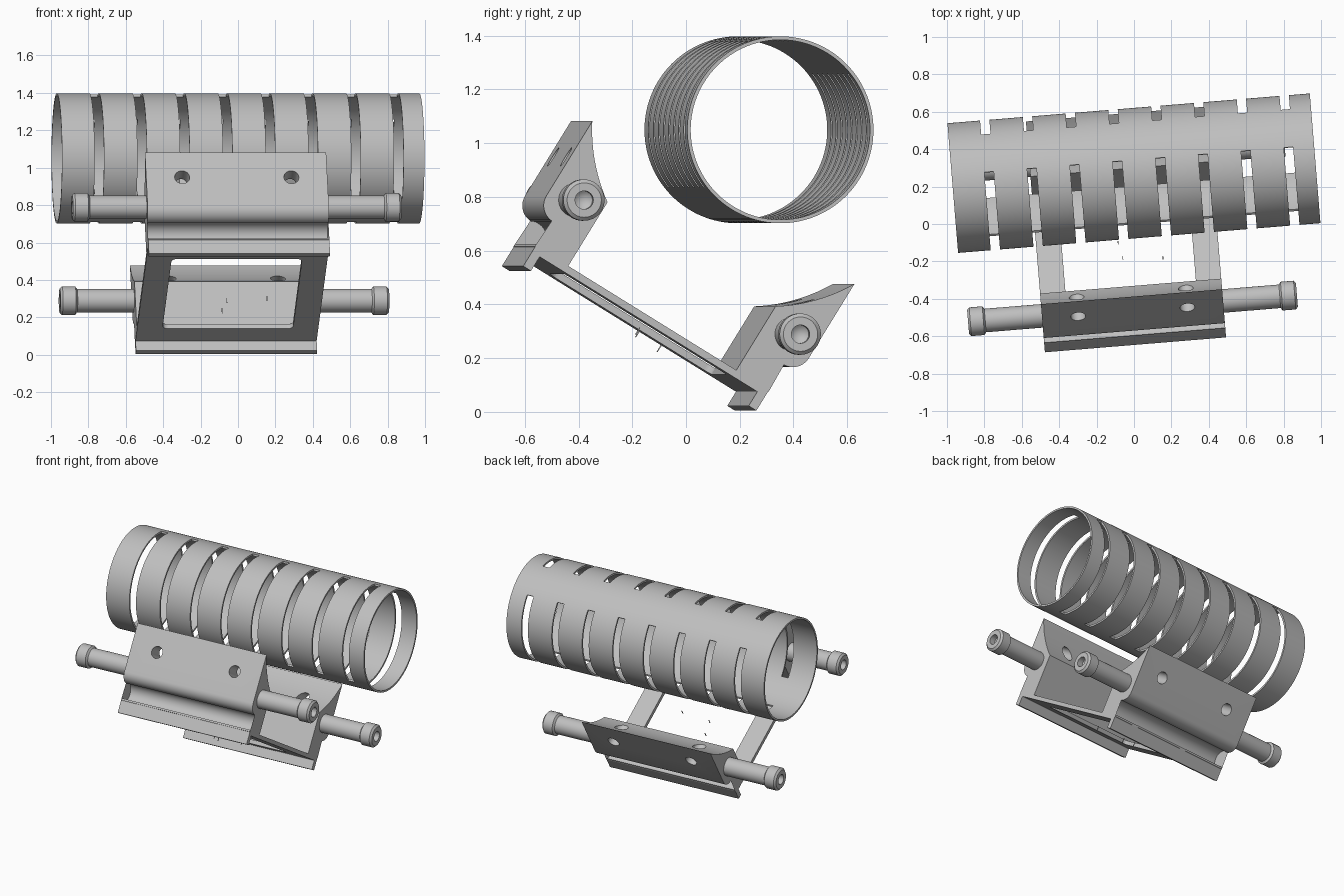
import bpy, bmesh
from math import radians, sin, cos, sqrt, atan2, pi
from mathutils import Matrix

if "Cube" in bpy.data.objects:
    bpy.data.objects.remove(bpy.data.objects["Cube"], do_unlink=True)

GREY = bpy.data.materials.new("plain grey")
GREY.use_nodes = True
GREY.diffuse_color = (0.52, 0.52, 0.52, 1)
GREY.node_tree.nodes["Principled BSDF"].inputs["Base Color"].default_value = GREY.diffuse_color

# Assembly frame: X along the tube, Y across the clamps, Z up through the saddle
FRAME = (Matrix.Rotation(radians(4.7), 4, 'Z') @ Matrix.Translation((0, -0.283, 0.153))
         @ Matrix.Rotation(radians(-31.7), 4, 'X'))
MID = -0.045        # middle of the bracket along X
HALF = 0.486        # half length of the bracket
TUBE_Z = 1.054
SADDLE_R = 0.658


def make(name, bm, smooth=True):
    bmesh.ops.recalc_face_normals(bm, faces=bm.faces)
    mesh = bpy.data.meshes.new(name)
    bm.to_mesh(mesh)
    bm.free()
    mesh.materials.append(GREY)
    ob = bpy.data.objects.new(name, mesh)
    bpy.context.collection.objects.link(ob)
    ob.matrix_world = FRAME
    if smooth:
        bpy.ops.object.select_all(action='DESELECT')
        ob.select_set(True)
        bpy.context.view_layer.objects.active = ob
        bpy.ops.object.shade_smooth_by_angle(angle=radians(30))
    return ob


def prism(points, direction):
    bm = bmesh.new()
    face = bm.faces.new([bm.verts.new(p) for p in points])
    out = bmesh.ops.extrude_face_region(bm, geom=[face])
    verts = [g for g in out["geom"] if isinstance(g, bmesh.types.BMVert)]
    bmesh.ops.translate(bm, verts=verts, vec=direction)
    return bm


def arc(cy, cz, r, a0, a1, n):
    return [(cy + r * cos(a0 + (a1 - a0) * i / n), cz + r * sin(a0 + (a1 - a0) * i / n))
            for i in range(n + 1)]


def cut(target, cutter):
    mod = target.modifiers.new("cut", 'BOOLEAN')
    mod.object = cutter
    mod.solver = 'EXACT'
    bpy.context.view_layer.objects.active = target
    bpy.context.view_layer.update()
    bpy.ops.object.modifier_apply(modifier=mod.name)
    bpy.data.objects.remove(cutter, do_unlink=True)


def lathe(profile, n, place):
    bm = bmesh.new()
    rings = []
    for x, r in profile:
        if r == 0:
            rings.append([bm.verts.new((x, 0, 0))] * n)
        else:
            rings.append([bm.verts.new((x, r * cos(2 * pi * k / n), r * sin(2 * pi * k / n)))
                          for k in range(n)])
    for a, b in zip(rings, rings[1:]):
        for k in range(n):
            quad = [a[k], a[(k + 1) % n], b[(k + 1) % n], b[k]]
            bm.faces.new(list(dict.fromkeys(quad)))
    bmesh.ops.translate(bm, verts=bm.verts, vec=place)
    return bm


# Slotted tube: rings joined by two opposite spines
START, END, SLOT, STEP, FIRST = -0.95, 0.994, 0.05, 0.2295, -0.75
xs = [START]
for i in range(8):
    c = FIRST + STEP * i
    xs += [c - SLOT / 2, c + SLOT / 2]
xs.append(END)
COLS = 108
R_OUT, R_IN = 0.348, 0.335


def spine(k):
    deg = ((k + 0.5) * 360 / COLS) % 180
    return abs(deg - 90) < 20


bm = bmesh.new()
shells = [[[bm.verts.new((x, r * cos(2 * pi * k / COLS), TUBE_Z + r * sin(2 * pi * k / COLS)))
            for k in range(COLS)] for x in xs] for r in (R_OUT, R_IN)]
solid = lambda i, k: 0 <= i < len(xs) - 1 and (i % 2 == 0 or spine(k % COLS))
for i in range(len(xs) - 1):
    for k in range(COLS):
        if not solid(i, k):
            continue
        j = (k + 1) % COLS
        for s in shells:
            bm.faces.new((s[i][k], s[i][j], s[i + 1][j], s[i + 1][k]))
        # close the wall wherever the neighbouring patch is open
        walls = [((i, k), (i, j), (i - 1, k)), ((i + 1, k), (i + 1, j), (i + 1, k)),
                 ((i, k), (i + 1, k), (i, k - 1)), ((i, j), (i + 1, j), (i, k + 1))]
        for p, q, nb in walls:
            if not solid(*nb):
                o, n = shells
                bm.faces.new((o[p[0]][p[1]], o[q[0]][q[1]], n[q[0]][q[1]], n[p[0]][p[1]]))
make("slotted_tube", bm)

# Clamp section: saddle, rounded jaw, rod groove and foot lip
IN, OUT = 0.369, 0.576
a_in = atan2(-sqrt(SADDLE_R ** 2 - IN ** 2), IN)
a_out = atan2(-sqrt(SADDLE_R ** 2 - OUT ** 2), OUT)
section = [(IN - 0.007, 0.203), (IN - 0.007, 0.23), (IN, 0.23)]
section += arc(0, TUBE_Z, SADDLE_R, a_in, a_out, 14)
section += arc(OUT - 0.07, 0.41, 0.07, 0, radians(-90), 10)
section += arc(0.479, 0.282, 0.066, radians(62), radians(302), 28)
section += [(0.512, 0.238), (0.512, 0.141), (0.478, 0.141), (0.478, 0.203)]

for side, name in ((-1, "front"), (1, "back")):
    pts = [(MID - HALF, side * y, z) for y, z in section]
    clamp = make(name + "_clamp", prism(pts, (2 * HALF, 0, 0)), False)
    # screw holes running through the jaw into the saddle
    for hx in (-0.293, 0.293):
        hole = [(MID + hx + dx, side * 0.3, z) for dx, z in arc(0, 0.58, 0.04, 0, 2 * pi, 32)[:-1]]
        cut(clamp, make("hole_cutter", prism(hole, (0, side * 0.4, 0)), False))
    bpy.ops.object.select_all(action='DESELECT')
    clamp.select_set(True)
    bpy.context.view_layer.objects.active = clamp
    bpy.ops.object.shade_smooth_by_angle(angle=radians(30))

    # Rod with a chamfered, bored head at each end
    half = [(0.81, 0), (0.84, 0.034), (0.882, 0.034), (0.882, 0.064), (0.87, 0.077),
            (0.80, 0.077), (0.79, 0.063)]
    rod = half + [(-x, r) for x, r in reversed(half)]
    make(name + "_rod", lathe(rod, 48, (MID, side * 0.475, 0.453)))

# Base plate with a rounded window
rect = [(MID - HALF, -0.363), (MID + HALF, -0.363), (MID + HALF, 0.363), (MID - HALF, 0.363)]
plate = make("base_plate", prism([(x, y, 0.203) for x, y in rect], (0, 0, 0.027)), False)
window = []
for q, (sx, sy) in enumerate(((1, 1), (-1, 1), (-1, -1), (1, -1))):
    window += arc(MID + sx * 0.32, sy * 0.325, 0.03, q * pi / 2, (q + 1) * pi / 2, 6)
cut(plate, make("window_cutter", prism([(x, y, 0.1) for x, y in window], (0, 0, 0.3)), False))

# Tiny loose slivers inside the window
for i, place in enumerate(((-0.06, -0.18, 0.29), (-0.085, -0.10, 0.235), (0.155, -0.18, 0.30))):
    bm = bmesh.new()
    bmesh.ops.create_cube(bm, size=1)
    bmesh.ops.scale(bm, verts=bm.verts, vec=(0.004, 0.004, 0.03))
    bmesh.ops.translate(bm, verts=bm.verts, vec=FRAME.inverted() @ Matrix.Translation(place).translation)
    make("sliver_%d" % (i + 1), bm, False)
